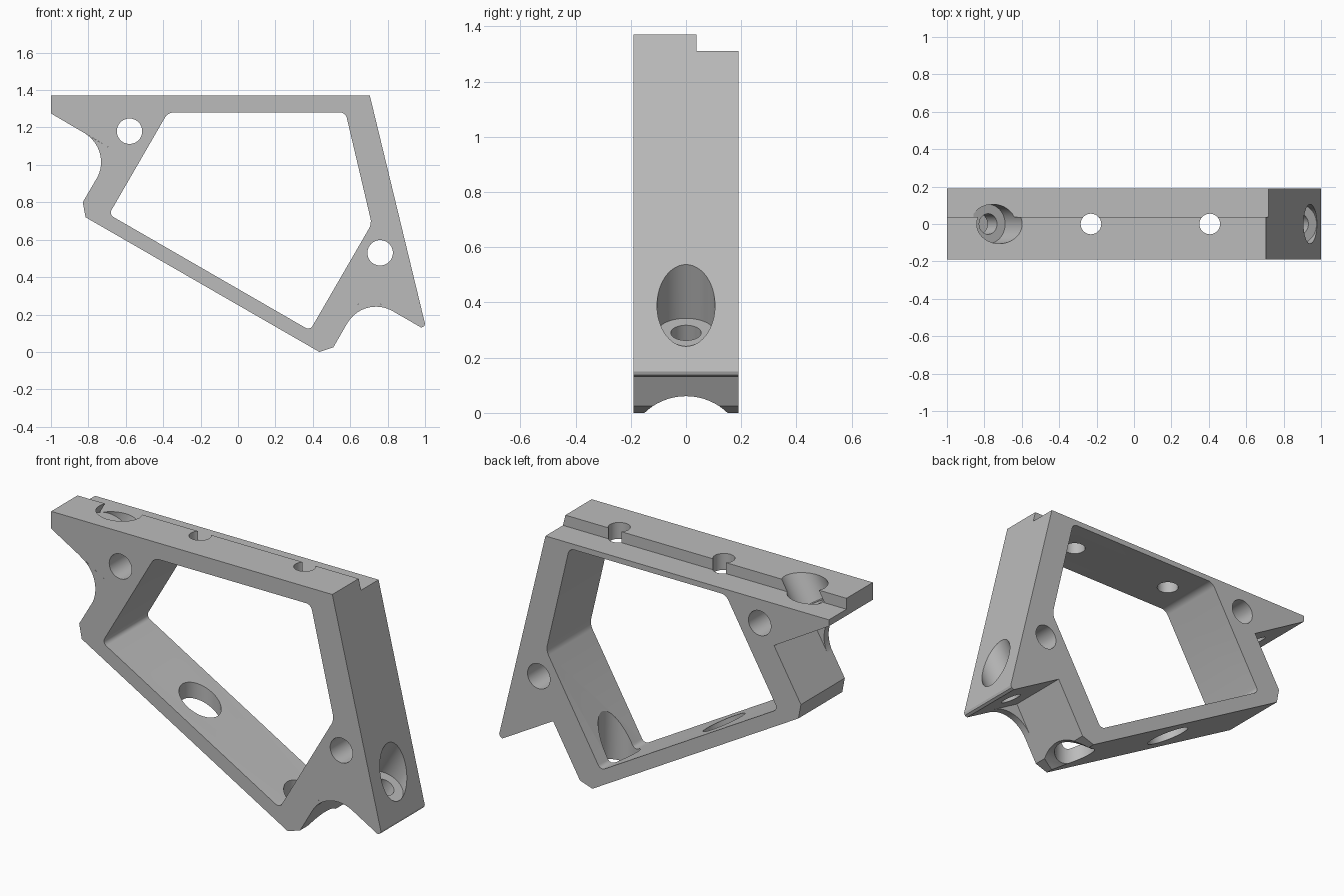
import bpy, bmesh, math
from mathutils import Vector

cube = bpy.data.objects.get("Cube")
if cube:
    bpy.data.objects.remove(cube, do_unlink=True)

grey = bpy.data.materials.new("plain grey")
grey.use_nodes = True
grey.diffuse_color = (0.5, 0.5, 0.5, 1)
grey.node_tree.nodes["Principled BSDF"].inputs["Base Color"].default_value = (0.5, 0.5, 0.5, 1)

HALF = 0.19
SLOPE = math.radians(30)
UP = Vector((math.sin(SLOPE), 0, math.cos(SLOPE)))       # bolt direction
OUT = Vector((math.cos(SLOPE), 0, -math.sin(SLOPE)))     # along the sloped bar


def prism(name, points, y0, y1, rounding=0):
    """Extrude an x-z outline along y, optionally rounding its corners."""
    bm = bmesh.new()
    face = bm.faces.new([bm.verts.new((x, y0, z)) for x, z in points])
    new = bmesh.ops.extrude_face_region(bm, geom=[face])["geom"]
    bmesh.ops.translate(bm, verts=[v for v in new if isinstance(v, bmesh.types.BMVert)],
                        vec=(0, y1 - y0, 0))
    if rounding:
        edges = [e for e in bm.edges if abs(e.verts[0].co.y - e.verts[1].co.y) > 0.01]
        bmesh.ops.bevel(bm, geom=edges, offset=rounding, segments=6, profile=0.5, affect='EDGES')
    bmesh.ops.recalc_face_normals(bm, faces=bm.faces[:])
    mesh = bpy.data.meshes.new(name)
    bm.to_mesh(mesh)
    bm.free()
    mesh.materials.append(grey)
    obj = bpy.data.objects.new(name, mesh)
    bpy.context.collection.objects.link(obj)
    return obj


def rod(name, start, direction, length, radius):
    """Cylinder cutter from a start point along a direction."""
    d = Vector(direction).normalized()
    bpy.ops.mesh.primitive_cylinder_add(vertices=64, radius=radius, depth=length,
                                        location=Vector(start) + d * length / 2,
                                        rotation=d.to_track_quat('Z', 'Y').to_euler())
    obj = bpy.context.object
    obj.name = name
    obj.data.materials.append(grey)
    return obj


def cut(target, cutter):
    """Subtract the cutter from the target, then discard it."""
    cutter.hide_render = True
    mod = target.modifiers.new("cut", 'BOOLEAN')
    mod.operation = 'DIFFERENCE'
    mod.solver = 'EXACT'
    mod.object = cutter
    bpy.ops.object.select_all(action='DESELECT')
    bpy.context.view_layer.objects.active = target
    target.select_set(True)
    bpy.ops.object.modifier_apply(modifier=mod.name)
    bpy.data.objects.remove(cutter, do_unlink=True)


# Frame outline with a square notch at each end
upper_corner = Vector((-0.667, 0, 1.08))
lower_corner = Vector((0.673, 0, 0.307))
frame = prism("bracket_frame", [
    (-1, 1.37), (0.705, 1.37), (1, 0.15), (0.995, 0.137), (0.98, 0.13),
    (lower_corner.x, lower_corner.z), (0.51, 0.025), (0.435, 0),
    (-0.815, 0.72), (-0.83, 0.80), (upper_corner.x, upper_corner.z), (-1, 1.275)], -HALF, HALF)

# Five-sided window
cut(frame, prism("window_cutter", [(-0.375, 1.28), (0.575, 1.28), (0.715, 0.685),
                                   (0.385, 0.115), (-0.69, 0.735)], -1, 1, 0.028))

# Step along the back of the top
cut(frame, prism("step_cutter", [(-2, 1.31), (2, 1.31), (2, 2), (-2, 2)], 0.038, 1))

# Cross holes from front to back
for x, z in ((-0.58, 1.18), (0.76, 0.53)):
    cut(frame, rod("cross_hole_cutter", (x, -1, z), (0, 1, 0), 2, 0.068))

# Vertical screw holes in the top bar with wider access holes below
for x in (-0.23, 0.405):
    cut(frame, rod("screw_hole_cutter", (x, 0, 1), (0, 0, 1), 1, 0.055))
    cut(frame, rod("access_hole_cutter", (x, 0, -0.5), (0, 0, 1), 1.5, 0.105))

# Hollow under the bottom corner
cut(frame, rod("hollow_cutter", (0.33, 0, -0.157), (1, 0, 0), 0.3, 0.2175))

# Slanted bolt holes with counterbores
for x, z in ((-0.78, 1.265), (0.885, 0.29)):
    seat = Vector((x, 0, z))
    cut(frame, rod("counterbore_cutter", seat, UP, 0.5, 0.105))
    cut(frame, rod("bolt_hole_cutter", seat - UP * 0.2, UP, 0.3, 0.055))

# Thin rounded webs across the front of each notch
webs = []
R = 0.178
for name, corner, side in (("upper_web", upper_corner, -OUT), ("lower_web", lower_corner, OUT)):
    centre = corner + R * side - R * UP
    arc = [centre - R * (math.cos(a) * side - math.sin(a) * UP)
           for a in (math.pi / 2 * i / 16 for i in range(17))]
    webs.append(prism(name, [(p.x, p.z) for p in [corner] + arc], -HALF, -HALF + 0.04))

# Smooth round surfaces, keep hard edges
for obj in [frame] + webs:
    bpy.ops.object.select_all(action='DESELECT')
    bpy.context.view_layer.objects.active = obj
    obj.select_set(True)
    bpy.ops.object.shade_smooth_by_angle(angle=math.radians(25))
